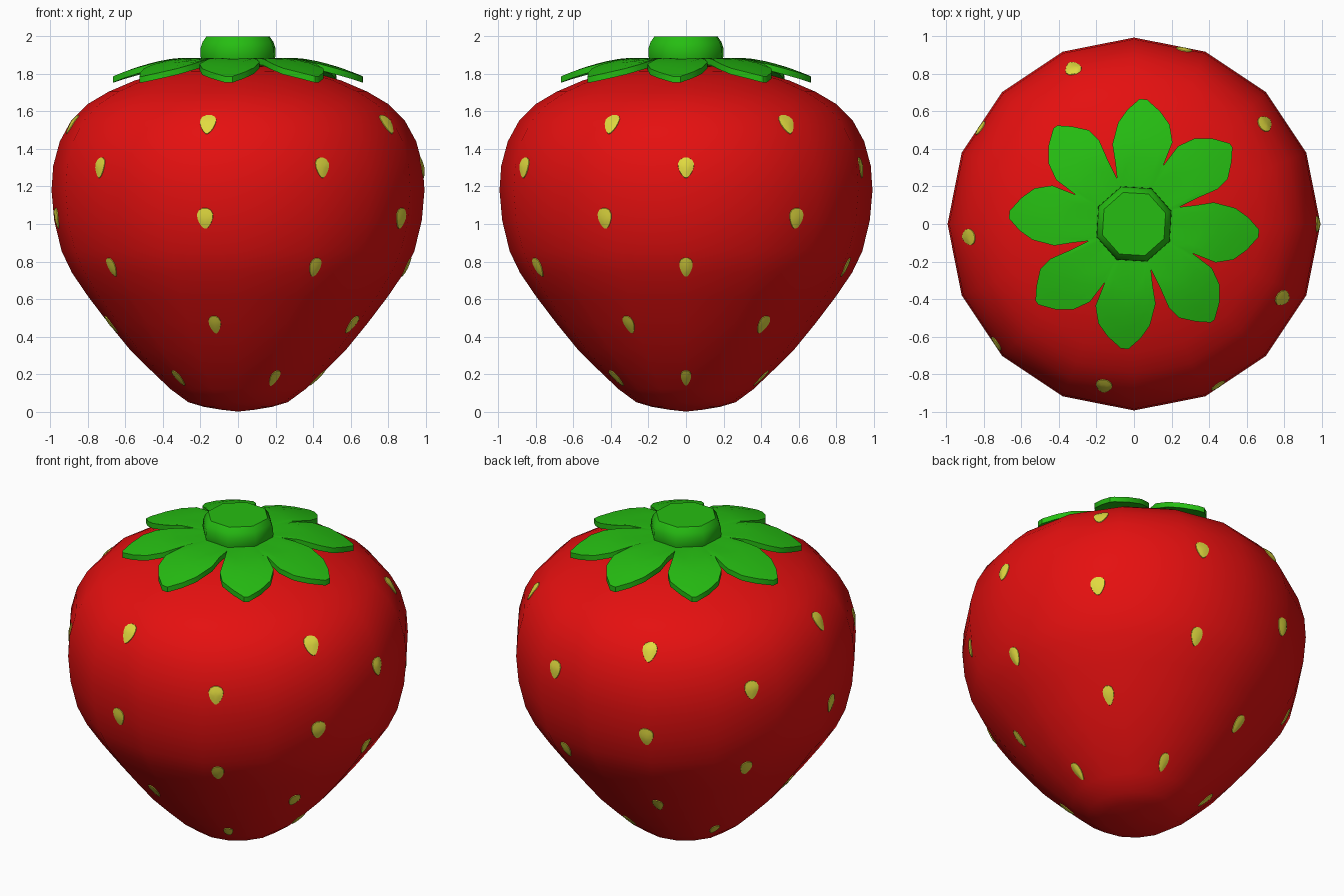
import bpy, bmesh, math
from mathutils import Vector
from mathutils.bvhtree import BVHTree

if "Cube" in bpy.data.objects:
    bpy.data.objects.remove(bpy.data.objects["Cube"])


def material(name, rgb):
    m = bpy.data.materials.new(name)
    m.diffuse_color = (*rgb, 1)
    m.use_nodes = True
    m.node_tree.nodes["Principled BSDF"].inputs["Base Color"].default_value = m.diffuse_color
    return m


RED = material("berry red", (0.78, 0.005, 0.005))
GREEN = material("leaf green", (0.019, 0.51, 0.006))
YELLOW = material("seed yellow", (0.75, 0.70, 0.05))


def finish(bm, name, mat, angle=180):
    bmesh.ops.recalc_face_normals(bm, faces=bm.faces)
    me = bpy.data.meshes.new(name)
    bm.to_mesh(me)
    bm.free()
    me.materials.append(mat)
    ob = bpy.data.objects.new(name, me)
    bpy.context.collection.objects.link(ob)
    bpy.ops.object.select_all(action='DESELECT')
    ob.select_set(True)
    bpy.context.view_layer.objects.active = ob
    bpy.ops.object.shade_smooth_by_angle(angle=math.radians(angle))
    return ob


def skin(bm, rings):
    """Join consecutive closed rings with quads."""
    for a, b in zip(rings, rings[1:]):
        for i in range(len(a)):
            j = (i + 1) % len(a)
            bm.faces.new((a[i], a[j], b[j], b[i]))


def cap(bm, ring, co):
    c = bm.verts.new(co)
    for i in range(len(ring)):
        bm.faces.new((ring[i], ring[(i + 1) % len(ring)], c))


def lathe(profile, sides, turn, z_bottom, z_top):
    bm = bmesh.new()
    rings = []
    for r, z in profile:
        rings.append([bm.verts.new((r * math.cos(turn + math.tau * i / sides),
                                    r * math.sin(turn + math.tau * i / sides), z))
                      for i in range(sides)])
    skin(bm, rings)
    cap(bm, rings[0], (0, 0, z_bottom))
    cap(bm, rings[-1], (0, 0, z_top))
    return bm


# Berry body: 16-sided smooth lathe
body_profile = [(0.09, 0.01), (0.18, 0.025), (0.265, 0.05), (0.36, 0.12), (0.47, 0.225),
                (0.58, 0.335), (0.69, 0.47), (0.80, 0.615), (0.885, 0.74), (0.94, 0.855),
                (0.98, 1.02), (0.994, 1.18), (0.985, 1.31), (0.95, 1.44), (0.89, 1.55),
                (0.80, 1.64), (0.69, 1.705), (0.55, 1.765), (0.38, 1.815), (0.2, 1.84)]
bm = lathe(body_profile, 16, 0, 0.0, 1.85)
bmesh.ops.recalc_face_normals(bm, faces=bm.faces)
tree = BVHTree.FromBMesh(bm)
finish(bm, "berry_body", RED)

# Seeds: thin teardrop plates laid on the surface in six staggered rows
ROWS = [(1.53, 0.044, 0.062), (1.30, 0.043, 0.057), (1.03, 0.044, 0.058),
        (0.77, 0.036, 0.058), (0.465, 0.033, 0.06), (0.18, 0.028, 0.06)]
ANGLES = [(259.5, 333.5, 37.5, 111.4, 184.5), (221, 297.5, 0, 74, 148)]
bm = bmesh.new()
for row, (z, half_w, half_h) in enumerate(ROWS):
    for deg in ANGLES[row % 2]:
        a = math.radians(deg)
        out = Vector((math.cos(a), math.sin(a), 0))
        side = Vector((-math.sin(a), math.cos(a), 0))
        lo = tree.ray_cast(out * 3 + Vector((0, 0, z - 0.05)), -out)[0]
        hi = tree.ray_cast(out * 3 + Vector((0, 0, z + 0.05)), -out)[0]
        up = (hi - lo).normalized()
        normal = side.cross(up)
        mid = (lo + hi) / 2

        def drop(u, v, lift):
            hit = tree.ray_cast(mid + side * u + up * v + normal * 0.3, -normal)[0]
            return hit + normal * lift

        rings = []
        for scale, lift in ((1, -0.004), (0.97, 0.004), (0.5, 0.007)):
            ring = []
            for i in range(14):
                t = math.tau * i / 14
                s = math.sin(t)
                u = half_w * math.cos(t) * (1 + 0.35 * s) * 0.97
                ring.append(bm.verts.new(drop(u * scale, half_h * s * scale, lift)))
            rings.append(ring)
        skin(bm, rings)
        cap(bm, rings[-1], drop(0, 0, 0.008))
finish(bm, "seeds", YELLOW, 60)

# Leafy cap: one quarter outline (a pointed and a blunt leaf) turned four times
quarter = [(-0.10, 0.33), (-0.115, 0.425), (-0.085, 0.54), (-0.035, 0.61), (0.03, 0.667),
           (0.07, 0.663), (0.14, 0.60), (0.19, 0.53), (0.205, 0.435), (0.155, 0.31),
           (0.235, 0.415), (0.325, 0.457), (0.42, 0.455), (0.51, 0.43), (0.525, 0.41),
           (0.52, 0.33), (0.50, 0.24), (0.447, 0.186), (0.33, 0.135), (0.24, 0.09)]
outline = []
for k in range(4):
    for x, y in quarter:
        for _ in range(k):
            x, y = y, -x
        outline.append((x, y))


def leaf_z(x, y):
    r = math.hypot(x, y)
    return 1.885 - 0.095 * (max(0, r - 0.3) / 0.36) ** 1.6


bm = bmesh.new()
top, bottom = [], []
for s in (0.3, 0.55, 0.7, 0.85, 1):
    for rings, drop_z in ((top, 0), (bottom, 0.033)):
        rings.append([bm.verts.new((x * s, y * s, leaf_z(x * s, y * s) - drop_z))
                      for x, y in outline])
skin(bm, top)
skin(bm, bottom)
skin(bm, [top[-1], bottom[-1]])
cap(bm, top[0], (0, 0, 1.885))
cap(bm, bottom[0], (0, 0, 1.852))
finish(bm, "leaf_cap", GREEN, 40)

# Stem stub: eight-sided rounded button
stem_profile = [(0.205, 1.87), (0.212, 1.90), (0.21, 1.94), (0.20, 1.97), (0.178, 2.0)]
finish(lathe(stem_profile, 8, math.radians(19), 1.87, 2.0), "stem", GREEN, 50)
